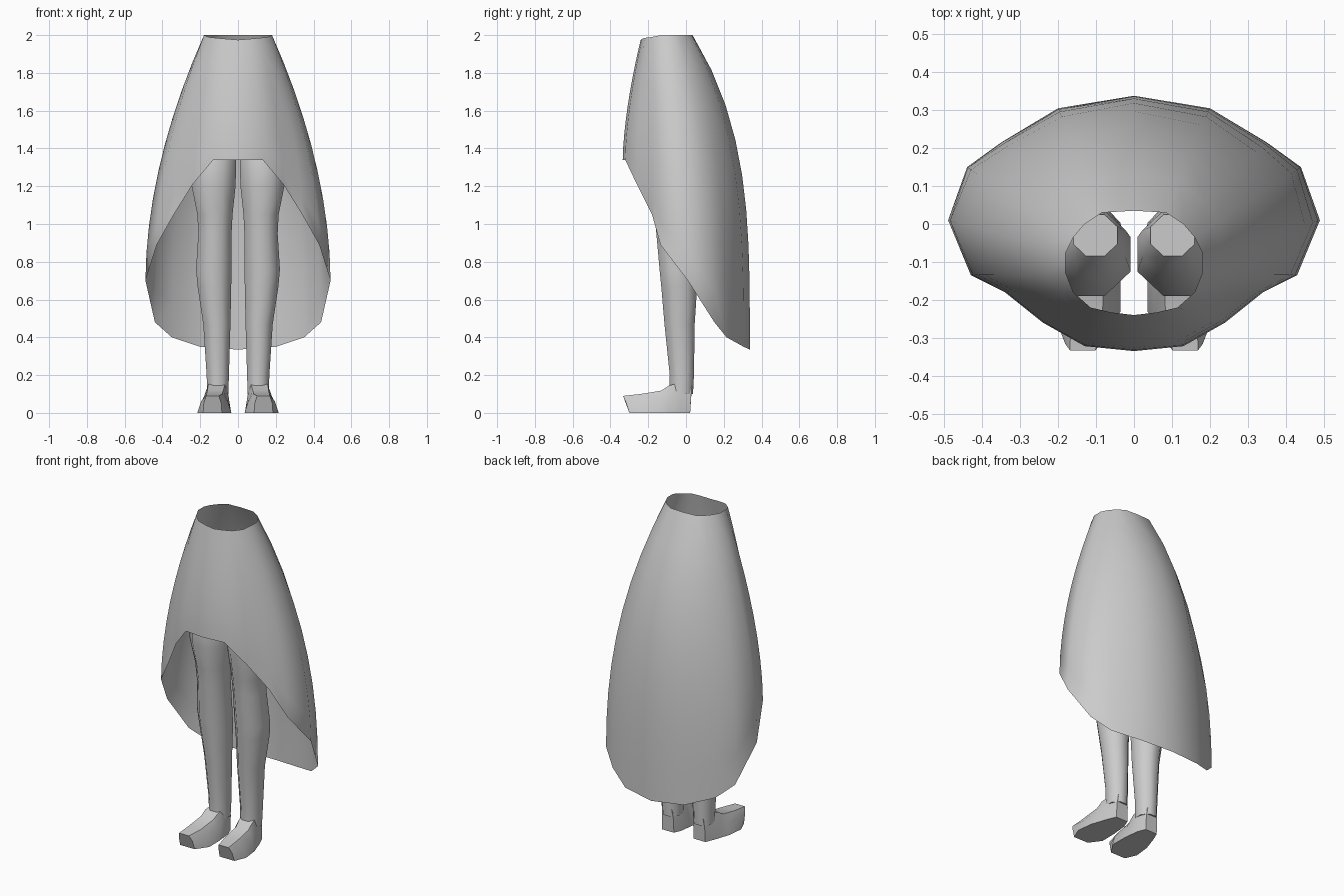
import bpy, bmesh, math

cube = bpy.data.objects.get("Cube")
if cube:
    bpy.data.objects.remove(cube, do_unlink=True)

grey = bpy.data.materials.new("plain grey")
grey.use_nodes = True
COLOUR = (0.6, 0.6, 0.6, 1)
grey.diffuse_color = COLOUR
grey.node_tree.nodes["Principled BSDF"].inputs["Base Color"].default_value = COLOUR


def loft(name, rings, capped, closed=True, recalc=True):
    """Bridge equal-length point rings into one smooth mesh object."""
    bm = bmesh.new()
    rows = [[bm.verts.new(p) for p in ring] for ring in rings]
    n = len(rows[0])
    for a, b in zip(rows, rows[1:]):
        for i in range(n):
            j = (i + 1) % n
            bm.faces.new((a[i], a[j], b[j], b[i]))
    if capped:
        bm.faces.new(rows[0])
        bm.faces.new(rows[-1])
    bmesh.ops.recalc_face_normals(bm, faces=bm.faces)
    mesh = bpy.data.meshes.new(name)
    bm.to_mesh(mesh)
    bm.free()
    mesh.materials.append(grey)
    obj = bpy.data.objects.new(name, mesh)
    bpy.context.scene.collection.objects.link(obj)
    bpy.ops.object.select_all(action='DESELECT')
    obj.select_set(True)
    bpy.context.view_layer.objects.active = obj
    bpy.ops.object.shade_smooth_by_angle(angle=math.radians(50))
    return obj


# Skirt: waist and hem points of one half, front to back, with a bulge exponent
columns = [
    ((0.00, -0.240, 1.975), (0.00, -0.335, 1.34), 1.6),
    ((0.06, -0.233, 1.980), (0.13, -0.322, 1.34), 1.6),
    ((0.115, -0.220, 1.985), (0.24, -0.260, 1.21), 1.6),
    ((0.160, -0.180, 1.990), (0.34, -0.180, 1.05), 1.65),
    ((0.180, -0.130, 2.000), (0.43, -0.135, 0.89), 1.75),
    ((0.180, -0.075, 2.000), (0.49, 0.010, 0.70), 1.87),
    ((0.160, -0.035, 2.000), (0.44, 0.150, 0.48), 2.2),
    ((0.130, 0.000, 2.000), (0.35, 0.215, 0.40), 2.6),
    ((0.085, 0.030, 2.000), (0.20, 0.305, 0.35), 3.1),
    ((0.000, 0.035, 2.000), (0.00, 0.338, 0.335), 3.4),
]
ROWS = 9
skirt_rings = []
for r in range(ROWS + 1):
    t = r / ROWS
    half = []
    for top, hem, power in columns:
        f = 1 - (1 - t) ** power
        half.append((top[0] + (hem[0] - top[0]) * f,
                     top[1] + (hem[1] - top[1]) * f,
                     top[2] + (hem[2] - top[2]) * t))
    skirt_rings.append(half + [(-x, y, z) for x, y, z in half[-2:0:-1]])
loft("skirt", skirt_rings, capped=False)

# Leg sections: height, centre x, centre y, half width, half depth
leg_sections = [
    (0.10, 0.107, -0.025, 0.056, 0.062),
    (0.20, 0.107, -0.022, 0.059, 0.064),
    (0.47, 0.112, -0.034, 0.072, 0.080),
    (0.67, 0.125, -0.036, 0.089, 0.095),
    (0.76, 0.128, -0.045, 0.094, 0.095),
    (0.95, 0.122, -0.062, 0.088, 0.095),
    (1.05, 0.122, -0.070, 0.093, 0.098),
    (1.20, 0.129, -0.078, 0.116, 0.110),
    (1.35, 0.127, -0.080, 0.118, 0.110),
    (1.50, 0.112, -0.052, 0.090, 0.085),
    (1.58, 0.102, -0.030, 0.058, 0.055),
]

# Foot sections, heel to toe: sole y, top y, centre x, sole half width, top half width, top z
foot_sections = [
    (0.022, 0.032, 0.107, 0.040, 0.038, 0.150),
    (-0.03, -0.030, 0.108, 0.062, 0.052, 0.160),
    (-0.09, -0.090, 0.115, 0.075, 0.055, 0.145),
    (-0.13, -0.130, 0.120, 0.084, 0.052, 0.118),
    (-0.23, -0.240, 0.125, 0.090, 0.052, 0.100),
    (-0.30, -0.333, 0.135, 0.050, 0.042, 0.090),
]

for side, s in (("left", 1), ("right", -1)):
    rings = []
    for z, cx, cy, rx, ry in leg_sections:
        angles = [math.tau * (k + 0.5) / 8 for k in range(8)]
        grow = 1 / math.cos(math.pi / 8)   # octagon flats reach the half sizes
        rings.append([(s * (cx + rx * grow * math.cos(a)),
                       cy + ry * grow * math.sin(a), z) for a in angles])
    loft(side + "_leg", rings, capped=True)

    rings = []
    for yb, yt, cx, wb, wt, zt in foot_sections:
        ym, wm = (yb + yt) / 2, wb * 0.5 + wt * 0.5
        rings.append([(s * (cx + w), y, z) for w, y, z in (
            (-wb, yb, 0), (wb, yb, 0), (wm, ym, zt * 0.6),
            (wt * 0.8, yt, zt), (-wt * 0.8, yt, zt), (-wm, ym, zt * 0.6))])
    loft(side + "_foot", rings, capped=True)
